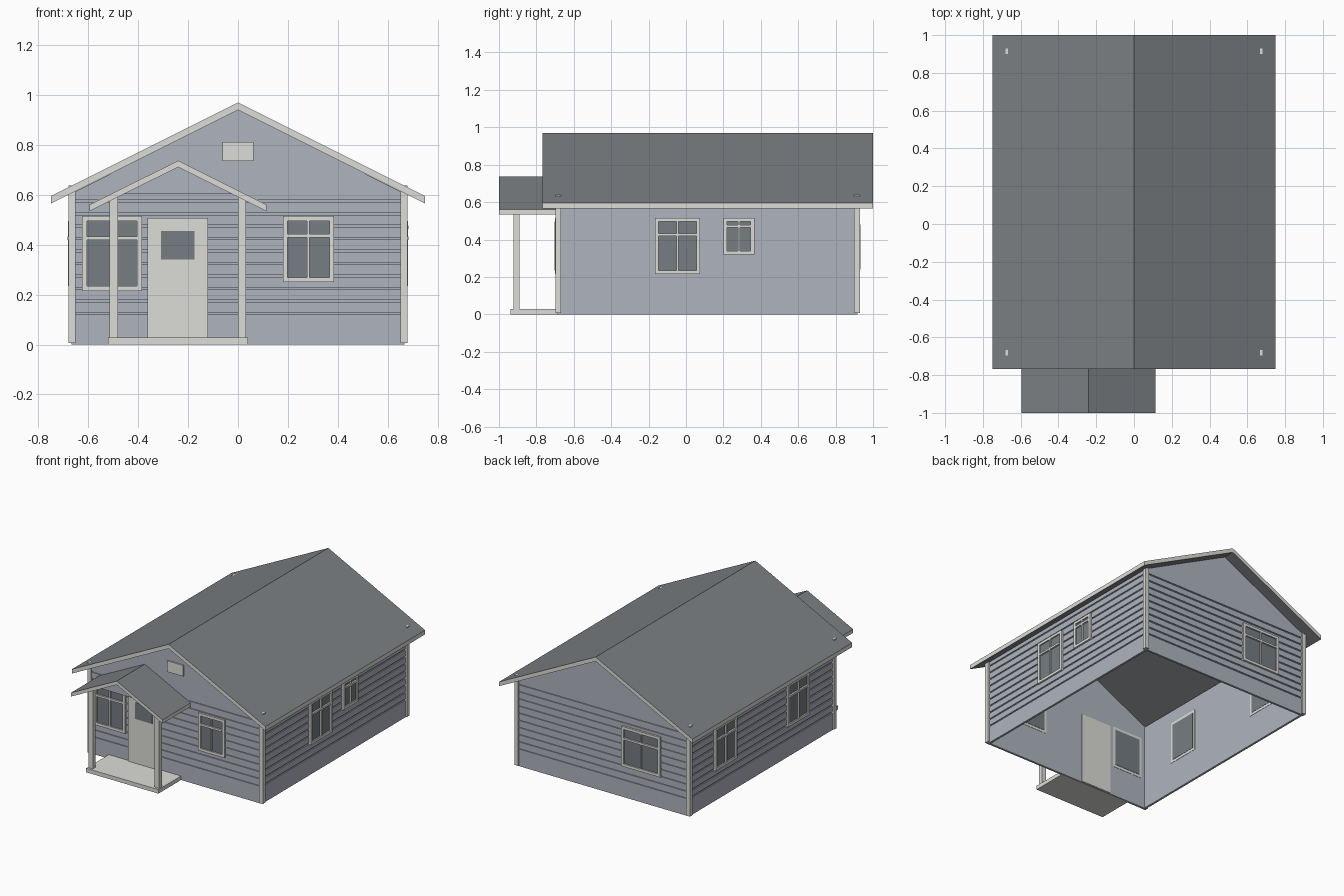
import bpy, bmesh

if "Cube" in bpy.data.objects:
    bpy.data.objects.remove(bpy.data.objects["Cube"])


def material(name, colour):
    m = bpy.data.materials.new(name)
    m.use_nodes = True
    m.diffuse_color = (*colour, 1)
    m.node_tree.nodes["Principled BSDF"].inputs["Base Color"].default_value = (*colour, 1)
    return m


SIDING = material("blue grey siding", (0.43, 0.46, 0.52))
TRIM = material("off white trim", (0.72, 0.72, 0.69))
ROOF = material("dark grey roofing", (0.20, 0.215, 0.23))
GLASS = material("dark glass", (0.18, 0.205, 0.225))

# House shell limits
HALF_X, FRONT, BACK = 0.667, -0.688, 0.918
MID_Y, HALF_Y = (FRONT + BACK) / 2, (BACK - FRONT) / 2
WALL_TOP, THICK = 0.605, 0.015


def finish(name, bm, *mats):
    bmesh.ops.recalc_face_normals(bm, faces=bm.faces)
    mesh = bpy.data.meshes.new(name)
    bm.to_mesh(mesh)
    bm.free()
    for m in mats:
        mesh.materials.append(m)
    obj = bpy.data.objects.new(name, mesh)
    bpy.context.collection.objects.link(obj)
    return obj


def add_box(bm, xs, ys, zs):
    verts = bmesh.ops.create_cube(bm, size=1)["verts"]
    for v in verts:
        for i, (a, b) in enumerate((xs, ys, zs)):
            v.co[i] = (a + b) / 2 + v.co[i] * abs(b - a)


def box(name, mat, xs, ys, zs):
    bm = bmesh.new()
    add_box(bm, xs, ys, zs)
    return finish(name, bm, mat)


def prism(name, profile, y0, y1, *mats):
    """Extrude an x-z outline along y."""
    bm = bmesh.new()
    face = bm.faces.new([bm.verts.new((x, y0, z)) for x, z in profile])
    new = bmesh.ops.extrude_face_region(bm, geom=[face])["geom"]
    for v in new:
        if isinstance(v, bmesh.types.BMVert):
            v.co.y = y1
    return finish(name, bm, *mats)


def gable_roof(name, cx, half, ridge, eave, thick, y0, y1):
    """Chevron roof slab with pale edges all round."""
    outline = [(cx - half, eave), (cx, ridge), (cx + half, eave),
               (cx + half, eave - thick), (cx, ridge - thick), (cx - half, eave - thick)]
    roof = prism(name, outline, y0, y1, ROOF, TRIM)
    for p in roof.data.polygons:
        p.material_index = 1 if abs(p.normal.z) < 0.1 else 0


def wall_box(bm, wall, us, zs, ds):
    """Box placed on a wall: us along it, ds outward from its face."""
    if wall in ("front", "back"):
        face, sign = (FRONT, -1) if wall == "front" else (BACK, 1)
        add_box(bm, us, [face + sign * d for d in ds], zs)
    else:
        sign = -1 if wall == "right" else 1
        add_box(bm, [sign * (HALF_X + d) for d in ds], us, zs)


def window(name, wall, u0, u1, z0, z1, bar=0.7, rim=0.019):
    bm = bmesh.new()
    deep = (-THICK - 0.002, 0.013)
    for us in ((u0, u0 + rim), (u1 - rim, u1)):
        wall_box(bm, wall, us, (z0, z1), deep)
    for zs in ((z0, z0 + rim), (z1 - rim, z1)):
        wall_box(bm, wall, (u0 + rim, u1 - rim), zs, deep)
    mid, zb = (u0 + u1) / 2, z0 + (z1 - z0) * bar
    wall_box(bm, wall, (mid - 0.005, mid + 0.005), (z0 + rim, z1 - rim), (0, 0.015))
    wall_box(bm, wall, (u0 + rim, u1 - rim), (zb - 0.007, zb + 0.007), (0, 0.0155))
    finish(name + "_frame", bm, TRIM)
    bm = bmesh.new()
    wall_box(bm, wall, (u0 + rim, u1 - rim), (z0 + rim, z1 - rim), (-THICK - 0.004, 0.004))
    finish(name + "_glass", bm, GLASS)


# Walls: stacked rings with lap grooves outside, flat lining inside
levels = [(0, 0)]
for i in range(10):
    z = 0.12 + i * 0.05
    levels += [(z, 0), (z, 0.007), (z + 0.009, 0.007), (z + 0.009, 0)]
levels += [(WALL_TOP, 0), (WALL_TOP, THICK), (0, THICK)]
bm = bmesh.new()
rings = []
for z, inset in levels:
    x, y = HALF_X - inset, HALF_Y - inset
    rings.append([bm.verts.new((sx * x, MID_Y + sy * y, z))
                  for sx, sy in ((-1, -1), (1, -1), (1, 1), (-1, 1))])
for a, b in zip(rings, rings[1:] + rings[:1]):
    for i in range(4):
        j = (i + 1) % 4
        bm.faces.new((a[i], a[j], b[j], b[i]))
finish("walls", bm, SIDING)

# Gable triangles
triangle = [(-HALF_X, WALL_TOP), (HALF_X, WALL_TOP), (0, 0.942)]
prism("front_gable", triangle, FRONT, FRONT + THICK, SIDING)
prism("back_gable", triangle, BACK - THICK, BACK, SIDING)
box("gable_vent", TRIM, (-0.063, 0.063), (FRONT - 0.01, FRONT + 0.005), (0.735, 0.812))

# Main roof
gable_roof("main_roof", 0, 0.75, 0.97, 0.595, 0.03, -0.768, 1.0)

# Corner boards, whose tips just break through the roof
for sx, side in ((-1, "right"), (1, "left")):
    for y, end in ((-0.682, "front"), (0.914, "back")):
        box(f"corner_post_{end}_{side}", TRIM, (sx * 0.652, sx * 0.68),
            (y - 0.015, y + 0.015), (0.006, 0.637))

# Windows
window("front_window_large", "front", -0.625, -0.385, 0.215, 0.515)
window("front_window_small", "front", 0.18, 0.385, 0.25, 0.515)
window("left_window_large", "left", -0.165, 0.075, 0.215, 0.515)
window("left_window_small", "left", 0.2, 0.365, 0.32, 0.515, 0.77)
window("right_window_front", "right", -0.40, -0.16, 0.215, 0.515)
window("right_window_back", "right", 0.40, 0.64, 0.215, 0.515)
window("back_window", "back", -0.45, -0.15, 0.22, 0.5)

# Door with a pane
box("door", TRIM, (-0.362, -0.12), (FRONT - 0.01, FRONT + THICK + 0.003), (0.005, 0.508))
box("door_pane", GLASS, (-0.308, -0.175), (FRONT - 0.013, FRONT - 0.008), (0.34, 0.455))

# Porch
box("porch_floor", TRIM, (-0.52, 0.04), (-0.938, FRONT), (0, 0.028))
box("porch_post_right", TRIM, (-0.515, -0.48), (-0.922, -0.89), (0.028, 0.59))
box("porch_post_left", TRIM, (0.0, 0.033), (-0.922, -0.89), (0.028, 0.59))
gable_roof("porch_roof", -0.24, 0.355, 0.737, 0.56, 0.026, -1.0, FRONT)
prism("porch_gable", [(-0.468, 0.603), (-0.012, 0.603), (-0.24, 0.715)], -0.915, -0.9, SIDING)
